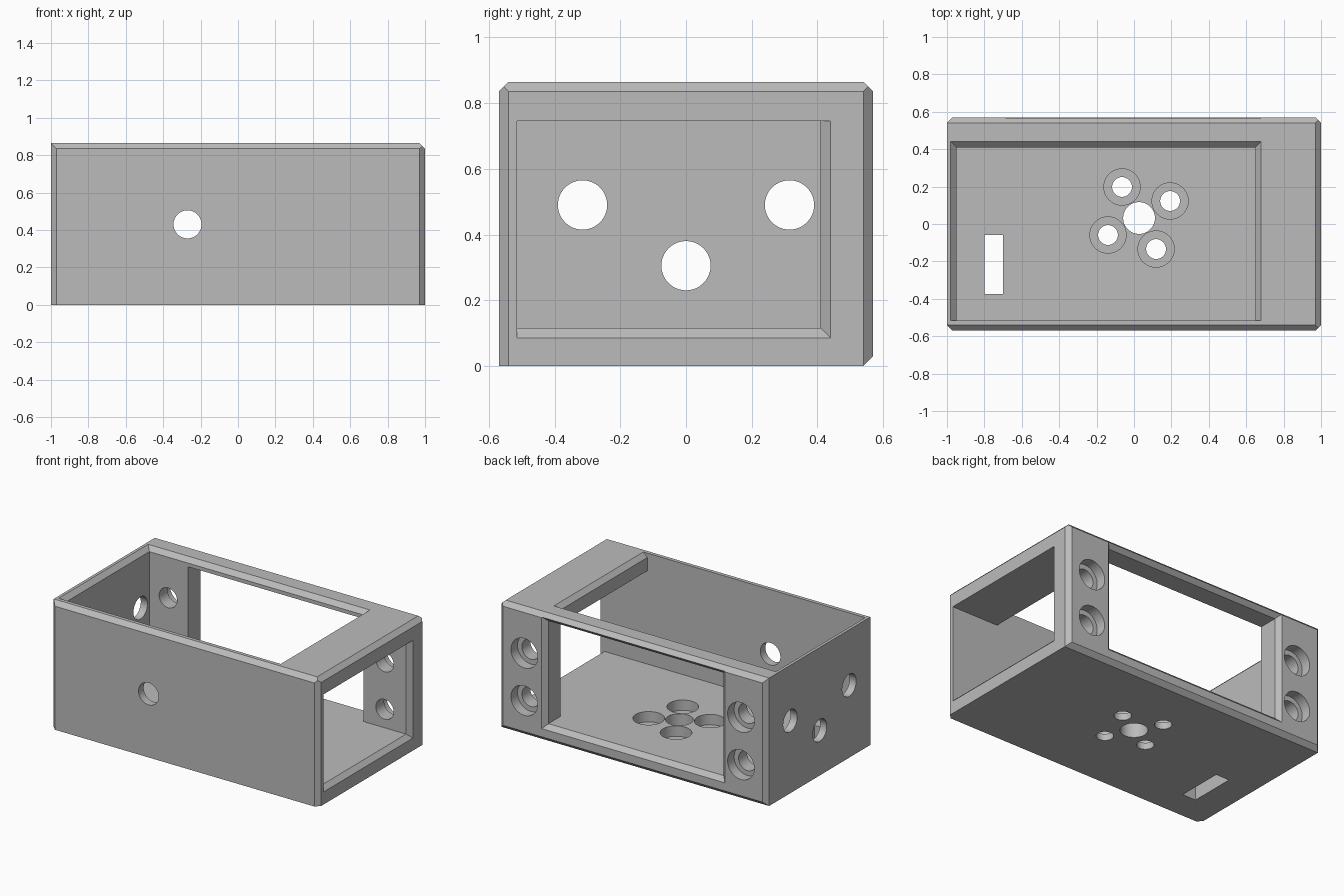
import bpy, bmesh
from mathutils import Vector, Matrix

old = bpy.data.objects.get("Cube")
if old:
    bpy.data.objects.remove(old, do_unlink=True)

CH = 0.03                                # chamfer width
HX, HY, H = 1.0, 0.57, 0.865             # half length, half depth, height
X0, Y0, Y1, Z0, Z1 = -0.95, -0.515, 0.41, 0.115, 0.745   # cavity limits
WX0, WX1 = -0.66, 0.65                   # window limits along the length

grey = bpy.data.materials.new("plain_grey")
grey.use_nodes = True
colour = (0.5, 0.5, 0.5, 1)
grey.diffuse_color = colour
grey.node_tree.nodes["Principled BSDF"].inputs["Base Color"].default_value = colour


def to_object(name, bm):
    bmesh.ops.recalc_face_normals(bm, faces=bm.faces)
    mesh = bpy.data.meshes.new(name)
    bm.to_mesh(mesh)
    bm.free()
    mesh.materials.append(grey)
    obj = bpy.data.objects.new(name, mesh)
    bpy.context.collection.objects.link(obj)
    return obj


def box_mesh(lo, hi):
    bm = bmesh.new()
    bmesh.ops.create_cube(bm, size=1)
    for v in bm.verts:
        v.co = Vector([hi[i] if v.co[i] > 0 else lo[i] for i in range(3)])
    return bm


def cut(cutter):
    """Subtract a cutter from the enclosure and discard it."""
    mod = body.modifiers.new("cut", "BOOLEAN")
    mod.operation, mod.solver, mod.object = "DIFFERENCE", "EXACT", cutter
    bpy.context.view_layer.objects.active = body
    bpy.ops.object.modifier_apply(modifier=mod.name)
    bpy.data.objects.remove(cutter, do_unlink=True)


def cut_box(lo, hi):
    cut(to_object("box_cutter", box_mesh(lo, hi)))


def cut_flare(lo, hi, axis, low_sides, high_sides):
    """Cut a 45 degree flare widening on the chosen sides along an axis."""
    lo, hi = list(lo), list(hi)
    hi[axis] = lo[axis] + 2 * CH
    bm = box_mesh(lo, hi)
    for v in bm.verts:
        if v.co[axis] > lo[axis] + CH:
            for i in range(3):
                if i in low_sides and abs(v.co[i] - lo[i]) < 1e-5:
                    v.co[i] -= 2 * CH
                elif i in high_sides and abs(v.co[i] - hi[i]) < 1e-5:
                    v.co[i] += 2 * CH
    cut(to_object("flare_cutter", bm))


def cut_hole(start, axis, length, radius):
    """Cut a round hole from a start point along an axis."""
    bm = bmesh.new()
    bmesh.ops.create_cone(bm, cap_ends=True, segments=48, radius1=radius,
                          radius2=radius, depth=length)
    direction = Vector([float(i == axis) for i in range(3)])
    turn = direction.to_track_quat("Z", "Y").to_matrix().to_4x4()
    middle = Vector(start) + direction * length / 2
    bmesh.ops.transform(bm, matrix=Matrix.Translation(middle) @ turn, verts=bm.verts)
    cut(to_object("hole_cutter", bm))


# Outer block, chamfered on the edges listed by their outward direction
bm = box_mesh((-HX, -HY, 0), (HX, HY, H))
centre = Vector((0, 0, H / 2))
half = Vector((HX, HY, H / 2))
edges = [(-1, -1, 0), (1, -1, 0), (-1, 1, 0), (1, 1, 0),
         (0, -1, 1), (0, 1, 1), (1, 0, 1), (0, 1, -1)]
for edge in edges:
    normal = Vector(edge)
    on_edge = centre + Vector([half[i] * edge[i] for i in range(3)])
    point = on_edge - normal * CH / 2
    result = bmesh.ops.bisect_plane(bm, geom=bm.verts[:] + bm.edges[:] + bm.faces[:],
                                    plane_co=point, plane_no=normal, clear_outer=True)
    rim = [g for g in result["geom_cut"] if isinstance(g, bmesh.types.BMEdge)]
    bmesh.ops.contextual_create(bm, geom=rim)
body = to_object("enclosure", bm)

# Cavity, open at the left end
cut_box((X0, Y0, Z0), (1.2, Y1, Z1))
cut_flare((HX - CH, Y0, Z0), (0, Y1, Z1), 0, (2,), (1,))

# Top opening
cut_box((X0, Y0, 0.5), (WX1, Y1, 1.1))
cut_flare((X0, Y0, H - CH), (WX1, Y1, 0), 2, (0,), (0, 1))

# Back window
cut_box((WX0, 0.35, Z0), (WX1, 0.8, 0.81))
cut_flare((WX0, HY - CH, Z0), (WX1, 0, 0.81), 1, (0, 2), (0, 2))

# Counterbored mounting holes in the back posts
for x in (-0.81, 0.81):
    for z in (0.24, 0.56):
        cut_hole((x, 0.3, z), 1, 0.5, 0.067)
        cut_hole((x, 0.5, z), 1, 0.3, 0.1)

# Front hole and the three end-wall holes
cut_hole((-0.27, -0.7, 0.43), 1, 0.3, 0.075)
for y, z in ((-0.315, 0.49), (0.315, 0.49), (0, 0.305)):
    cut_hole((-1.1, y, z), 0, 0.3, 0.075)

# Floor: centre hole, ring of counterbored holes and a slot
hub = Vector((0.027, 0.032, -0.1))
cut_hole(hub, 2, 0.4, 0.085)
arm = Vector((0.166, 0.091, 0))
for turn in range(4):
    spot = hub + Matrix.Rotation(turn * 1.570796, 3, "Z") @ arm
    cut_hole(spot, 2, 0.4, 0.053)
    cut_hole((spot.x, spot.y, 0.045), 2, 0.2, 0.097)
cut_box((-0.8, -0.375, -0.1), (-0.7, -0.06, 0.3))

# Smooth hole walls, crisp edges elsewhere
bpy.ops.object.select_all(action="DESELECT")
body.select_set(True)
bpy.context.view_layer.objects.active = body
bpy.ops.object.shade_smooth_by_angle(angle=0.5)
